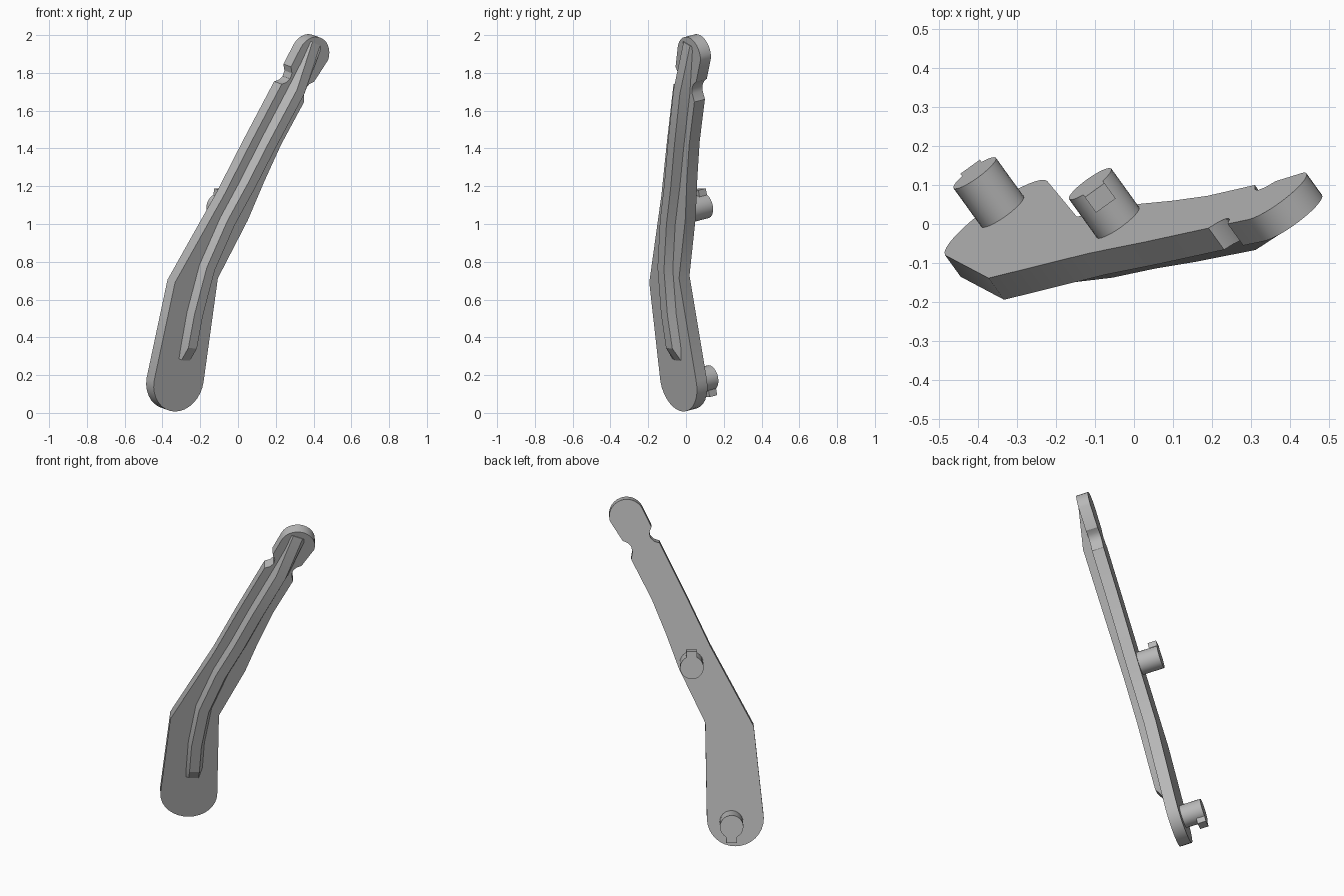
import bpy, bmesh, math
from mathutils import Vector, Matrix

if "Cube" in bpy.data.objects:
    bpy.data.objects.remove(bpy.data.objects["Cube"])

# one grey material
grey = bpy.data.materials.new("plain grey")
grey.use_nodes = True
tone = (0.48, 0.48, 0.48, 1)
grey.diffuse_color = tone
grey.node_tree.nodes["Principled BSDF"].inputs["Base Color"].default_value = tone

# tilted frame of the arm: local x across, local y out of the back, local z along
back = Vector((-0.57, 0.79, 0.21)).normalized()
across = Vector((-back.y, back.x, 0)).normalized() * -1
if across.x < 0:
    across.negate()
along = across.cross(back)
FRAME = Matrix((across, back, along)).transposed().to_4x4()
FRONT, THICK = 0.182, 0.07
BACK = FRONT + THICK


def finish(name, bm, angle=30):
    bmesh.ops.recalc_face_normals(bm, faces=bm.faces[:])
    mesh = bpy.data.meshes.new(name)
    bm.to_mesh(mesh)
    bm.free()
    mesh.materials.append(grey)
    obj = bpy.data.objects.new(name, mesh)
    bpy.context.collection.objects.link(obj)
    obj.matrix_world = FRAME
    bpy.ops.object.select_all(action='DESELECT')
    obj.select_set(True)
    bpy.context.view_layer.objects.active = obj
    bpy.ops.object.shade_smooth_by_angle(angle=math.radians(angle))
    return obj


def arc(cx, cz, r, start, end, steps):
    angles = [math.radians(start + (end - start) * i / steps) for i in range(steps + 1)]
    return [(cx + r * math.cos(t), cz + r * math.sin(t)) for t in angles]


def loft(bm, rings):
    rows = [[bm.verts.new(p) for p in ring] for ring in rings]
    n = len(rows[0])
    for lower, upper in zip(rows, rows[1:]):
        for i in range(n):
            j = (i + 1) % n
            bm.faces.new((lower[i], lower[j], upper[j], upper[i]))
    bm.faces.new(rows[0])
    bm.faces.new(rows[-1])


# arm plate: round foot, bent shank, notched neck, round tip
outline = arc(-0.278, 0.13, 0.162, 180, 360, 16)
outline += [(-0.108, 0.69), (0.04, 1.005), (0.115, 1.213), (0.195, 1.414), (0.31, 1.645),
            (0.303, 1.69), (0.31, 1.72), (0.33, 1.742), (0.359, 1.755)]
outline += arc(0.335, 1.897, 0.1, -15, 155, 14)
outline += [(0.195, 1.835), (0.207, 1.80), (0.2, 1.77), (0.178, 1.75), (0.149, 1.741),
            (-0.009, 1.414), (-0.137, 1.138), (-0.384, 0.667)]
bm = bmesh.new()
loft(bm, [[(a, c, b) for a, b in outline] for c in (FRONT, BACK)])
finish("arm_plate", bm)

# raised rib down the front, with a sloping foot and a run-out at the tip
path = [(-0.25, 0.245, 0.0), (-0.247, 0.32, 0.043), (-0.236, 0.5, 0.045), (-0.195, 0.75, 0.045),
        (-0.1, 1.0, 0.045), (0.0, 1.2, 0.047), (0.1, 1.42, 0.05), (0.24, 1.71, 0.053),
        (0.338, 1.96, 0.004)]
rings = []
for i, (a, b, h) in enumerate(path):
    p, q = path[max(i - 1, 0)], path[min(i + 1, len(path) - 1)]
    side = Vector((q[1] - p[1], 0, p[0] - q[0])).normalized()
    mid = Vector((a, FRONT, b))
    drop = Vector((0, 1, 0))
    rings.append([mid - side * 0.048 + drop * 0.005, mid - side * 0.028 - drop * h,
                  mid + side * 0.028 - drop * h, mid + side * 0.048 + drop * 0.005])
bm = bmesh.new()
loft(bm, rings)
finish("front_rib", bm, 20)


# pegs on the back, each with a locking tab at its end
def peg(name, a, b, tab_side, length=0.125, radius=0.067):
    bm = bmesh.new()
    loft(bm, [[(x, c, z) for x, z in arc(a, b, radius, 0, 345, 23)]
              for c in (BACK - 0.01, BACK + length)])
    finish(name, bm)
    bm = bmesh.new()
    bmesh.ops.create_cube(bm, size=1, matrix=Matrix.Translation(
        (a, BACK + length - 0.025, b + tab_side * 0.065)) @ Matrix.Diagonal((0.062, 0.05, 0.06, 1)))
    finish(name + "_tab", bm)


peg("upper_peg", -0.031, 1.04, 1)
peg("lower_peg", -0.255, 0.11, -1)
